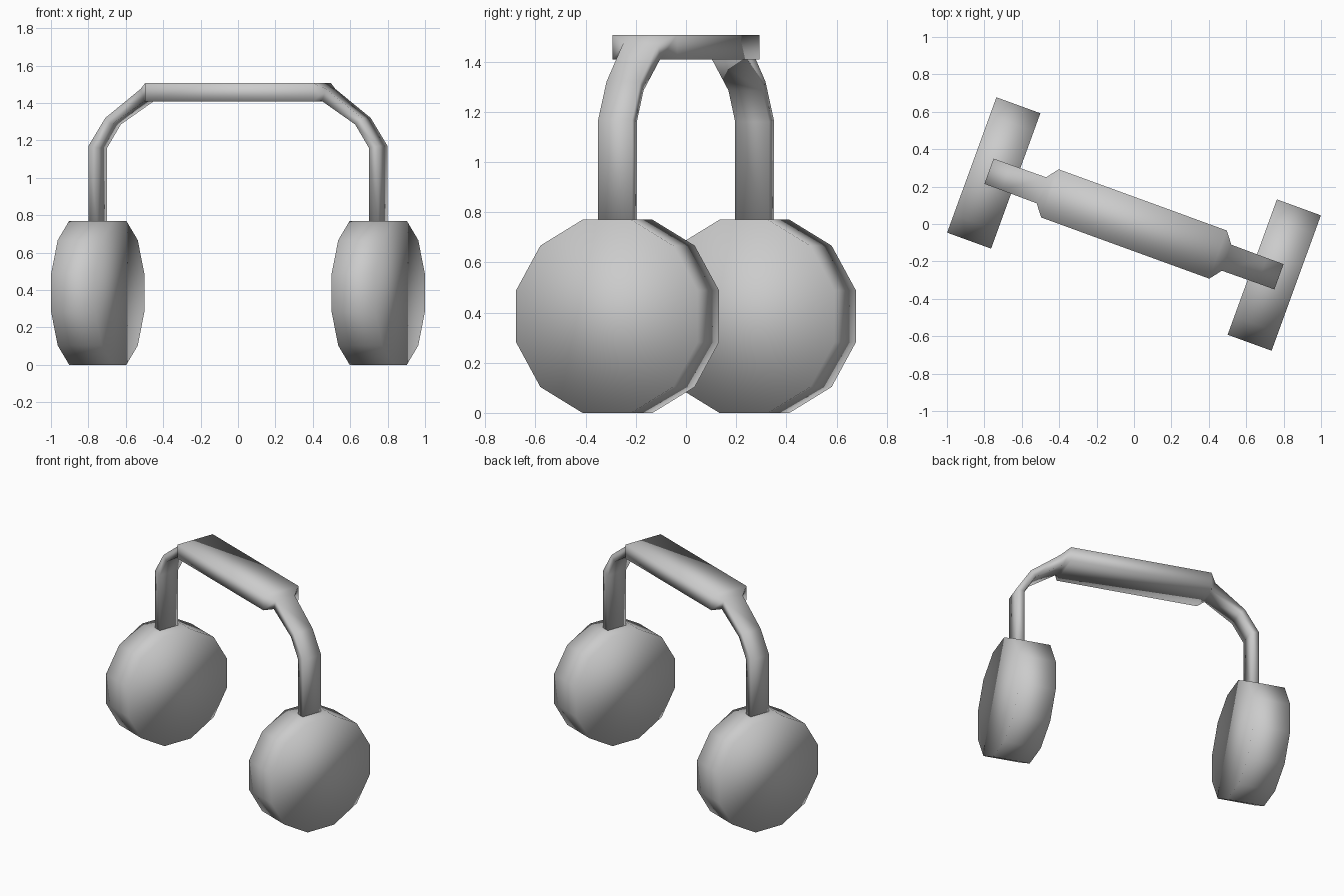
import bpy, bmesh, math
from mathutils import Matrix

if "Cube" in bpy.data.objects:
    bpy.data.objects.remove(bpy.data.objects["Cube"])

TURN = Matrix.Rotation(math.radians(-20), 4, 'Z')


def finish(name, bm):
    # shared ending: turn the part with the whole model, smooth shade, link
    bmesh.ops.recalc_face_normals(bm, faces=bm.faces)
    bm.transform(TURN)
    for f in bm.faces:
        f.smooth = True
    me = bpy.data.meshes.new(name)
    bm.to_mesh(me)
    bm.free()
    ob = bpy.data.objects.new(name, me)
    bpy.context.collection.objects.link(ob)
    return ob


# ear cups: twelve-sided discs standing on a flat side
R = 0.385 / math.cos(math.pi / 12)
for name, side in (("left_ear_cup", -1), ("right_ear_cup", 1)):
    bm = bmesh.new()
    rings = []
    for x in (0.673, 0.923):
        rings.append([bm.verts.new((side * x,
                                    R * math.cos(math.radians(15 + 30 * i)),
                                    0.385 + R * math.sin(math.radians(15 + 30 * i))))
                      for i in range(12)])
    a, b = rings
    bm.faces.new(a)
    bm.faces.new(b)
    for i in range(12):
        j = (i + 1) % 12
        bm.faces.new((a[i], a[j], b[j], b[i]))
    finish(name, bm)

# headband: one strip of rectangular sections, mirrored left to right
# each section: outer x, outer z, inner x, inner z, half width
half = [
    (0.825, 0.72, 0.771, 0.72, 0.072),
    (0.825, 1.17, 0.771, 1.16, 0.072),
    (0.729, 1.32, 0.693, 1.285, 0.072),
    (0.527, 1.475, 0.505, 1.41, 0.074),
    (0.478, 1.507, 0.478, 1.408, 0.137),
]
sections = [(-xo, zo, -xi, zi, w) for xo, zo, xi, zi, w in half] + half[::-1]
bm = bmesh.new()
rings = [[bm.verts.new(p) for p in ((xo, -w, zo), (xo, w, zo), (xi, w, zi), (xi, -w, zi))]
         for xo, zo, xi, zi, w in sections]
for a, b in zip(rings, rings[1:]):
    for i in range(4):
        j = (i + 1) % 4
        bm.faces.new((a[i], a[j], b[j], b[i]))
bm.faces.new(rings[0])
bm.faces.new(rings[-1])
finish("headband", bm)
